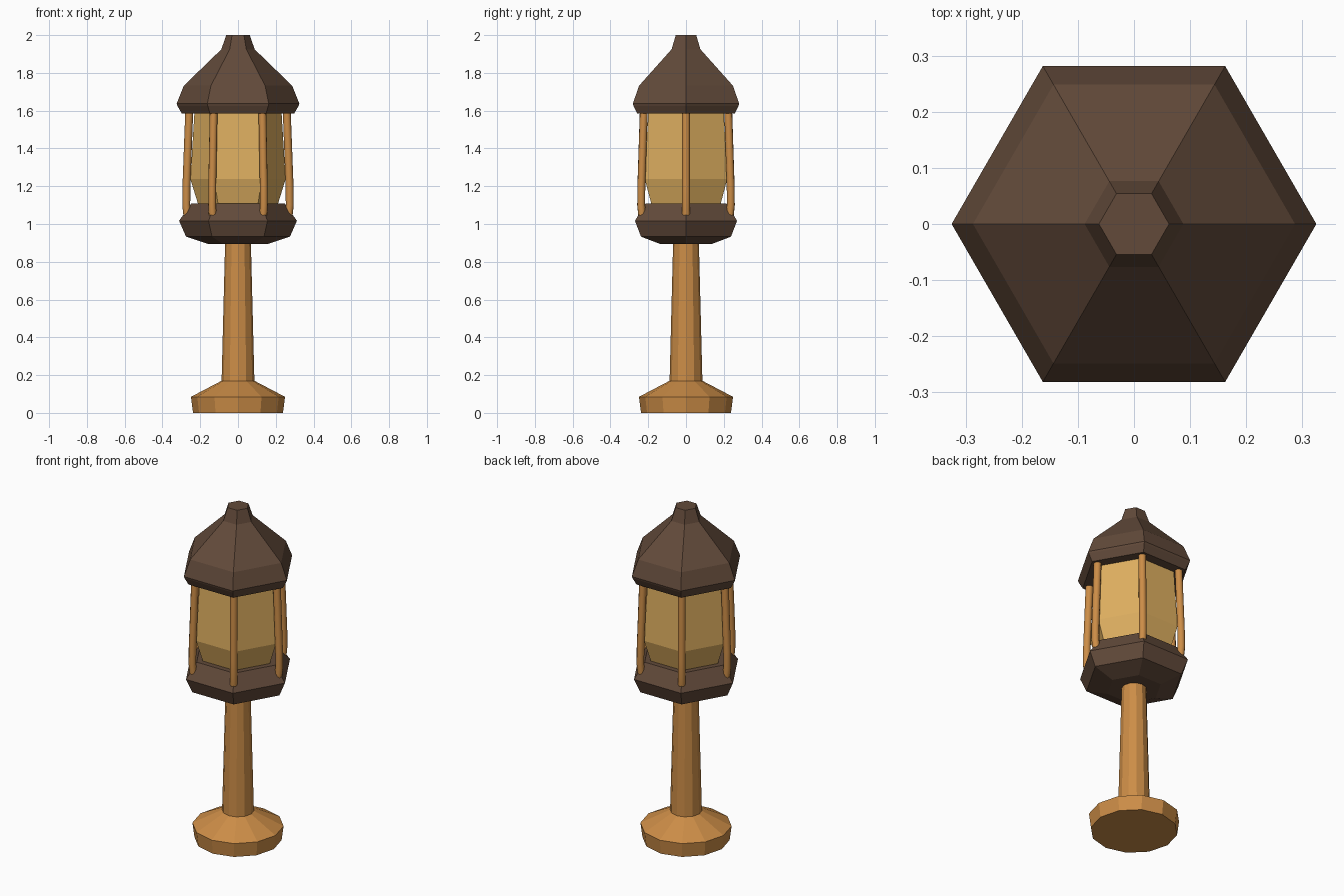
import bpy, bmesh, math
from mathutils import Vector

if "Cube" in bpy.data.objects:
    bpy.data.objects.remove(bpy.data.objects["Cube"])


def material(name, srgb):
    lin = [((c / 255 + 0.055) / 1.055) ** 2.4 for c in srgb]
    m = bpy.data.materials.new(name)
    m.diffuse_color = (*lin, 1)
    m.use_nodes = True
    m.node_tree.nodes["Principled BSDF"].inputs["Base Color"].default_value = m.diffuse_color
    return m


WOOD = material("warm wood", (204, 141, 71))
DARK = material("dark brown", (98, 74, 58))
GLASS = material("amber glass", (222, 175, 96))


def make_object(name, bm, mat):
    bmesh.ops.recalc_face_normals(bm, faces=bm.faces)
    mesh = bpy.data.meshes.new(name)
    bm.to_mesh(mesh)
    bm.free()
    mesh.materials.append(mat)
    ob = bpy.data.objects.new(name, mesh)
    bpy.context.collection.objects.link(ob)
    return ob


def skin(bm, rings):
    """Bridge successive vertex rings and cap both ends."""
    n = len(rings[0])
    for a, b in zip(rings, rings[1:]):
        for i in range(n):
            j = (i + 1) % n
            bm.faces.new((a[i], a[j], b[j], b[i]))
    bm.faces.new(rings[0])
    bm.faces.new(rings[-1])


def turned(name, profile, sides, mat):
    """Solid of stacked regular polygons; profile is (corner radius, z)."""
    bm = bmesh.new()
    rings = []
    for r, z in profile:
        rings.append([bm.verts.new((r * math.cos(2 * math.pi * i / sides),
                                    r * math.sin(2 * math.pi * i / sides), z))
                      for i in range(sides)])
    skin(bm, rings)
    return make_object(name, bm, mat)


def rod(name, angle, path, radius, mat, sides=10):
    """Round bar following (distance from axis, z) points at one corner."""
    bm = bmesh.new()
    out = Vector((math.cos(angle), math.sin(angle), 0))
    side = Vector((-math.sin(angle), math.cos(angle), 0))
    rings = []
    for r, z in path:
        c = out * r + Vector((0, 0, z))
        rings.append([bm.verts.new(c + radius * (out * math.cos(t) + side * math.sin(t)))
                      for t in (2 * math.pi * i / sides for i in range(sides))])
    skin(bm, rings)
    for f in bm.faces:
        f.smooth = len(f.verts) == 4
    return make_object(name, bm, mat)


# Foot and tapered post
turned("foot", [(0.238, 0), (0.249, 0.085), (0.087, 0.17)], 12, WOOD)
turned("post", [(0.087, 0.165), (0.068, 0.91)], 12, WOOD)

# Hexagonal lantern: tray, glass and roof
turned("lantern_tray", [(0.154, 0.893), (0.275, 0.933), (0.312, 1.017),
                        (0.248, 1.108)], 6, DARK)
turned("lantern_glass", [(0.206, 1.09), (0.212, 1.108), (0.252, 1.237),
                         (0.230, 1.60)], 6, GLASS)
turned("roof", [(0.297, 1.584), (0.321, 1.626), (0.325, 1.637), (0.287, 1.732),
                (0.088, 1.925), (0.0625, 2.0)], 6, DARK)

# Six corner bars
for k in range(6):
    rod(f"corner_bar_{k + 1}", k * math.pi / 3,
        [(0.258, 1.60), (0.273, 1.20), (0.274, 1.10), (0.268, 1.045)], 0.021, WOOD)
